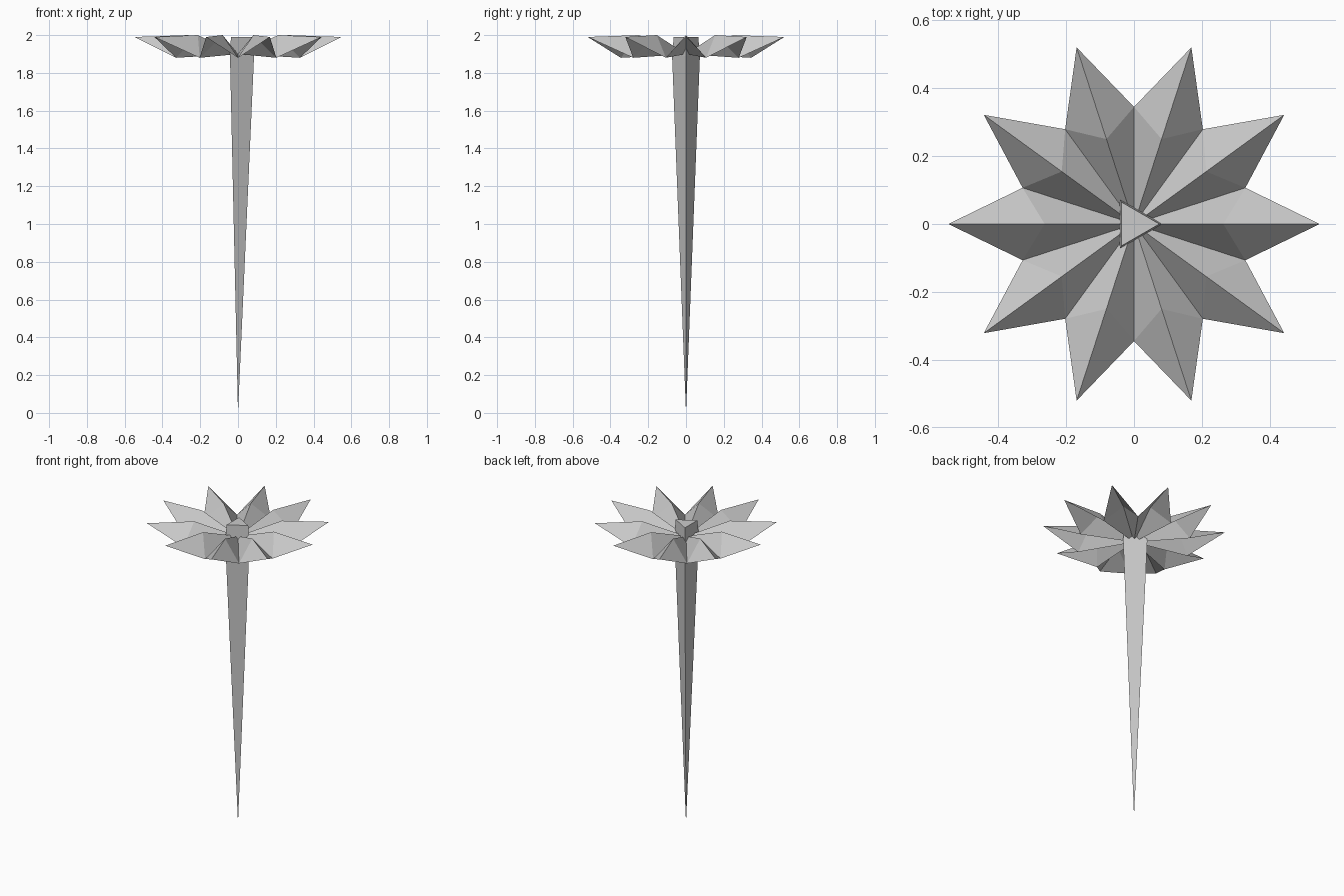
import bpy, bmesh
from math import cos, sin, pi

cube = bpy.data.objects.get("Cube")
if cube:
    bpy.data.objects.remove(cube, do_unlink=True)

# Single plain grey
grey = bpy.data.materials.new("plain_grey")
grey.use_nodes = True
grey.diffuse_color = (0.6, 0.6, 0.6, 1)
grey.node_tree.nodes["Principled BSDF"].inputs["Base Color"].default_value = (0.6, 0.6, 0.6, 1)


def finish(name, bm):
    mesh = bpy.data.meshes.new(name)
    bm.to_mesh(mesh)
    bm.free()
    mesh.materials.append(grey)
    obj = bpy.data.objects.new(name, mesh)
    bpy.context.collection.objects.link(obj)
    return obj


def ring(bm, count, radius, z, start=0.0):
    angles = [start + 2 * pi * i / count for i in range(count)]
    return [bm.verts.new((radius * cos(a), radius * sin(a), z)) for a in angles]


# Star-shaped flower head: folded petals with raised ridges and low valleys
PETALS = 10
bm = bmesh.new()
centre = bm.verts.new((0, 0, 1.9))
tips = ring(bm, PETALS, 0.547, 1.99)
knees = ring(bm, PETALS, 0.263, 2.0)
valleys = ring(bm, PETALS, 0.345, 1.88, pi / PETALS)
for i in range(PETALS):
    left, right = valleys[i], valleys[i - 1]
    bm.faces.new((centre, knees[i], left))
    bm.faces.new((centre, right, knees[i]))
    bm.faces.new((knees[i], tips[i], left))
    bm.faces.new((knees[i], right, tips[i]))
finish("flower_head", bm)

# Three-sided tapering stem, with a short narrowing top above the petals
bm = bmesh.new()
point = bm.verts.new((0, 0, 0))
shoulder = ring(bm, 3, 0.085, 1.89)
top = ring(bm, 3, 0.075, 1.99)
for i in range(3):
    j = (i + 1) % 3
    bm.faces.new((point, shoulder[j], shoulder[i]))
    bm.faces.new((shoulder[i], shoulder[j], top[j], top[i]))
bm.faces.new(top)
finish("stem", bm)
